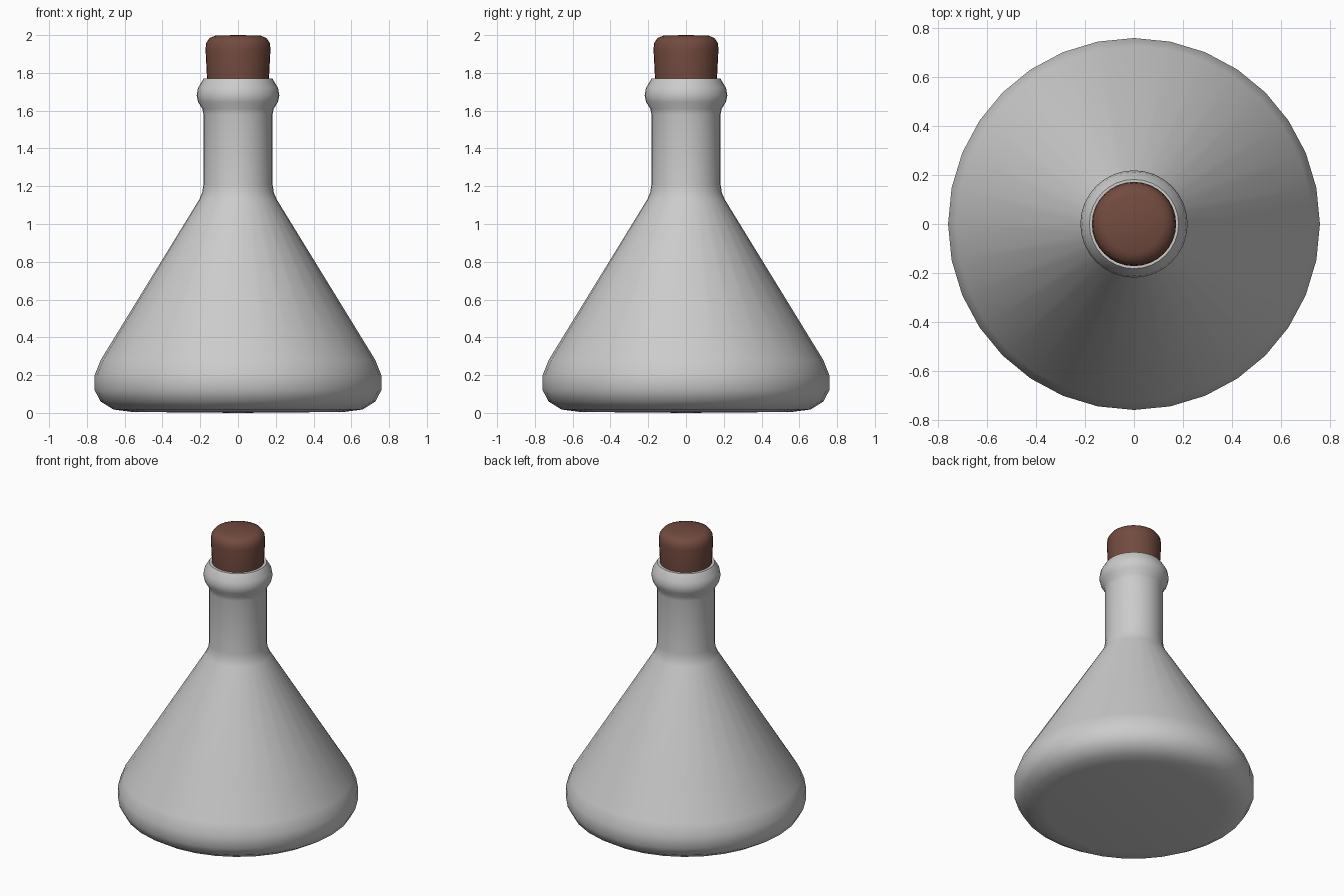
import bpy, bmesh, math
from mathutils import Matrix

if "Cube" in bpy.data.objects:
    bpy.data.objects.remove(bpy.data.objects["Cube"])


def lathe(name, profile, sides=32):
    """Spin an (r, z) profile round the z axis; points at r = 0 close the ends."""
    me = bpy.data.meshes.new(name)
    bm = bmesh.new()
    verts = [bm.verts.new((r, 0, z)) for r, z in profile]
    edges = [bm.edges.new(pair) for pair in zip(verts, verts[1:])]
    bmesh.ops.spin(bm, geom=verts + edges, cent=(0, 0, 0), axis=(0, 0, 1),
                   angle=math.tau, steps=sides, use_duplicate=False)
    bmesh.ops.remove_doubles(bm, verts=bm.verts[:], dist=1e-4)
    bmesh.ops.recalc_face_normals(bm, faces=bm.faces[:])
    bm.to_mesh(me)
    bm.free()
    ob = bpy.data.objects.new(name, me)
    bpy.context.collection.objects.link(ob)
    bpy.ops.object.select_all(action='DESELECT')
    ob.select_set(True)
    bpy.context.view_layer.objects.active = ob
    bpy.ops.object.shade_smooth_by_angle(angle=math.radians(40))
    return ob


# Conical flask: base, rounded heel, cone, neck, lip ring, then the mouth
lathe("flask", [
    (0, 0), (0.56, 0.005), (0.66, 0.018), (0.727, 0.06), (0.759, 0.12),
    (0.759, 0.20), (0.727, 0.28), (0.205, 1.13), (0.19, 1.165), (0.183, 1.21),
    (0.183, 1.58), (0.189, 1.61), (0.211, 1.645), (0.219, 1.68),
    (0.212, 1.72), (0.182, 1.77), (0.160, 1.77), (0.155, 1.60), (0, 1.60),
])

# Cork stopper: slightly tapered with a rounded top
cork = lathe("cork", [
    (0, 1.61), (0.154, 1.61), (0.164, 1.77), (0.172, 1.925), (0.168, 1.96),
    (0.150, 1.985), (0.118, 1.998), (0, 2.0),
])
mat = bpy.data.materials.new("cork_brown")
mat.diffuse_color = (0.17, 0.07, 0.05, 1)
mat.use_nodes = True
mat.node_tree.nodes["Principled BSDF"].inputs["Base Color"].default_value = mat.diffuse_color
cork.data.materials.append(mat)
